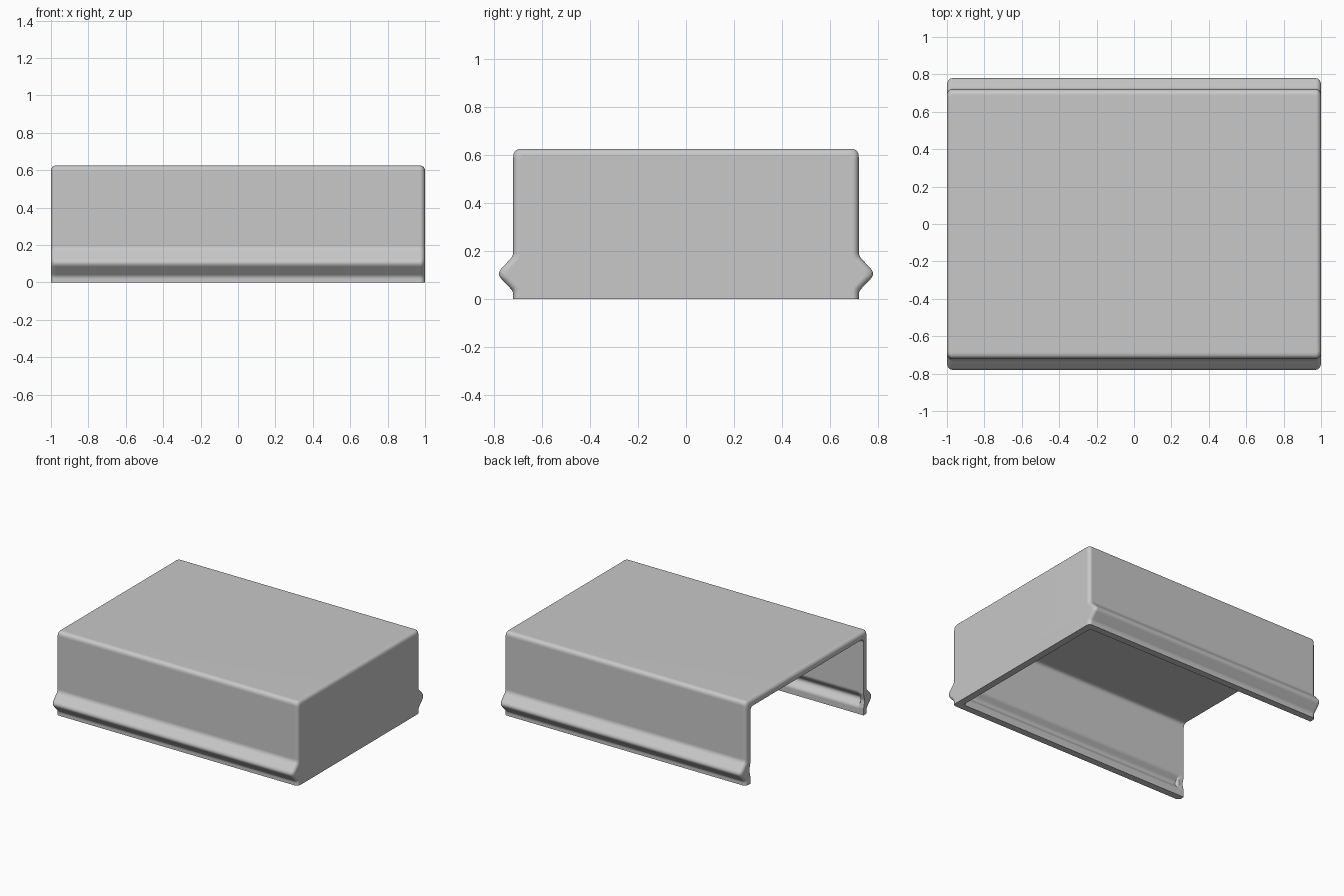
import bpy, bmesh, math
from mathutils import Vector

if "Cube" in bpy.data.objects:
    bpy.data.objects.remove(bpy.data.objects["Cube"])

HALF_Y, HEIGHT, WALL, ROUND, SOFT = 0.72, 0.625, 0.052, 0.027, 0.025
RIB_Z, RIB = 0.105, 0.07        # rib centre height and reach
QUARTER = [math.pi / 2 * i / 5 for i in range(6)]


def half_profile(inset, rib):
    """Side wall and roof edge in (y, z), moved inward, with rounded corners."""
    y = HALF_Y - inset
    k = inset * math.tan(math.pi / 8)          # mitre shift at the rib foot
    foot = RIB + 0.004 - k
    corners = [((y, RIB_Z - foot), 0.025), ((y + rib - k, RIB_Z), 0.028),
               ((y, RIB_Z + foot), 0.035), ((y, HEIGHT - inset), 0.03)]
    path = [Vector((y, 0))] + [Vector(c) for c, _ in corners] + [Vector((0, HEIGHT - inset))]
    pts = [path[0]]
    for i, (_, radius) in enumerate(corners, 1):
        p = path[i]
        a, b = path[i - 1] - p, path[i + 1] - p
        turn = math.pi - a.angle(b)
        cut = min(radius * math.tan(turn / 2) + 0.004, a.length * 0.48, b.length * 0.48)
        a, b = p + a.normalized() * cut, p + b.normalized() * cut
        for j in range(7):
            t = j / 6
            pts.append(a * (1 - t) ** 2 + p * 2 * t * (1 - t) + b * t * t)
    return pts


def section(bm, x, inset, rib=RIB):
    half = half_profile(inset, rib)
    loop = [(-p.x, p.y) for p in half] + [(p.x, p.y) for p in reversed(half)]
    return [bm.verts.new((x, y, z)) for y, z in loop]


def end_wall(bm, ring):
    """Fill a section with level strips from side to side."""
    n = len(ring)
    for i in range(n // 2 - 1):
        bm.faces.new((ring[i], ring[i + 1], ring[n - 2 - i], ring[n - 1 - i]))


bm = bmesh.new()
# Inside, from the closed end: rounded corner, straight run, narrowed groove
inner = [section(bm, 1 - WALL - SOFT * (1 - math.cos(a)), WALL + SOFT * (1 - math.sin(a)))
         for a in QUARTER]
inner += [section(bm, -0.955, WALL), section(bm, -0.967, WALL, RIB * 0.5),
          section(bm, -1, WALL, RIB * 0.5)]
# Outside, from the open end: rounded rim, straight run, rounded corner
outer = [section(bm, -1 + ROUND * (1 - math.cos(a)), ROUND * (1 - math.sin(a)))
         for a in QUARTER]
outer += [section(bm, 1 - ROUND * (1 - math.sin(a)), ROUND * (1 - math.cos(a)))
          for a in QUARTER]
outer[-6:] = outer[-6:]
rings = inner + outer

for r1, r2 in zip(rings, rings[1:]):
    for i in range(len(r1) - 1):
        bm.faces.new((r1[i], r1[i + 1], r2[i + 1], r2[i]))
end_wall(bm, inner[0])
end_wall(bm, outer[-1])

# Flat bottom rim, left open at one end
rim = bm.faces.new([r[0] for r in rings] + [r[-1] for r in reversed(rings)])
bm.normal_update()
bmesh.ops.triangulate(bm, faces=[rim])
bmesh.ops.recalc_face_normals(bm, faces=bm.faces)
mesh = bpy.data.meshes.new("cover_shell")
bm.to_mesh(mesh)
bm.free()

grey = bpy.data.materials.new("plain_grey")
grey.use_nodes = True
colour = (0.58, 0.58, 0.58, 1)
grey.diffuse_color = colour
grey.node_tree.nodes["Principled BSDF"].inputs["Base Color"].default_value = colour
mesh.materials.append(grey)

shell = bpy.data.objects.new("cover_shell", mesh)
bpy.context.collection.objects.link(shell)
bpy.context.view_layer.objects.active = shell
shell.select_set(True)
bpy.ops.object.shade_smooth_by_angle(angle=math.radians(35))
flat_walls = shell.modifiers.new("flat_walls", "WEIGHTED_NORMAL")
flat_walls.keep_sharp = True
